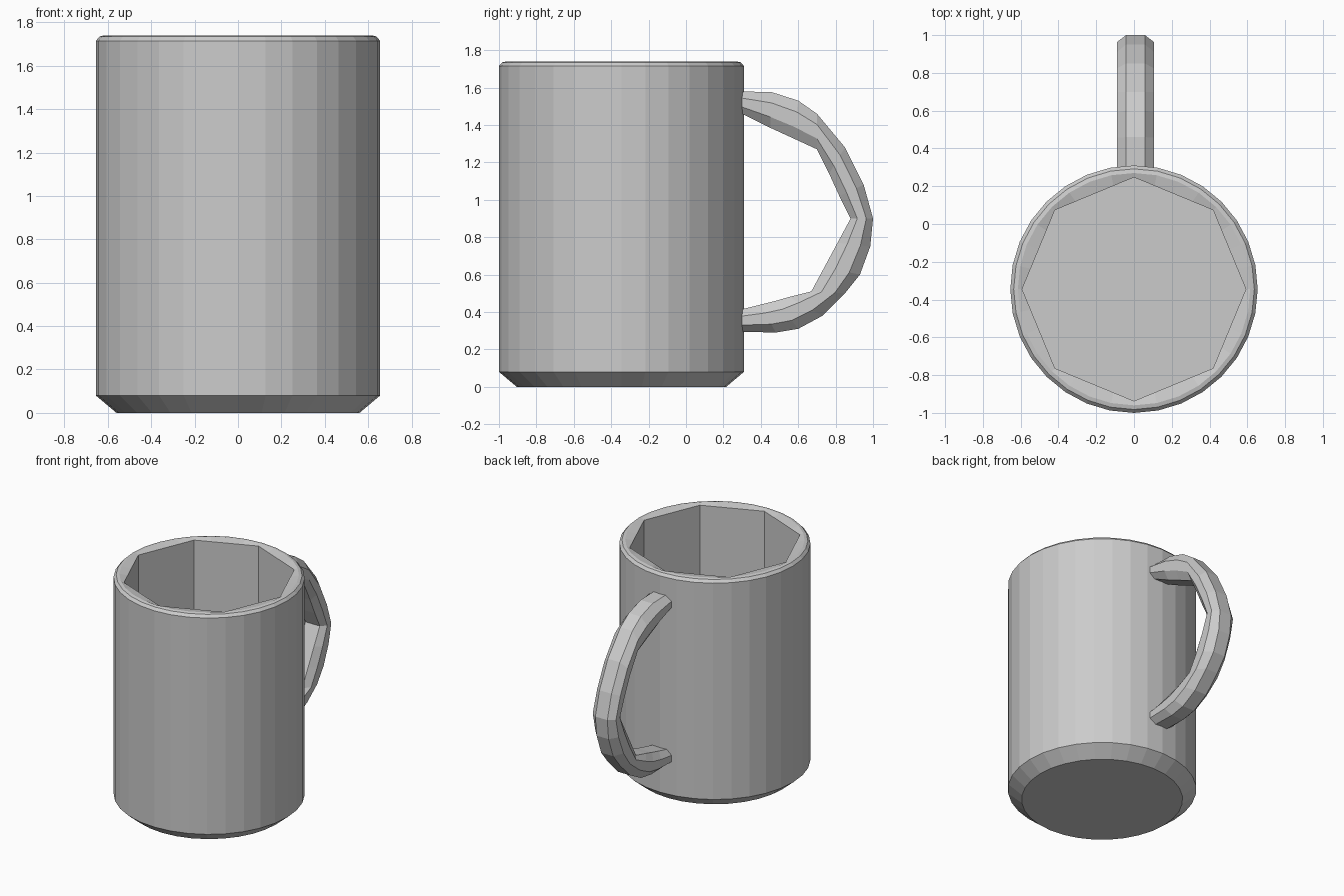
import bpy, bmesh
from math import pi, sin, cos

cube = bpy.data.objects.get("Cube")
if cube:
    bpy.data.objects.remove(cube, do_unlink=True)

# One plain grey for the whole mug
grey = bpy.data.materials.new("plain grey")
grey.use_nodes = True
colour = (0.6, 0.6, 0.6, 1)
grey.diffuse_color = colour
grey.node_tree.nodes["Principled BSDF"].inputs["Base Color"].default_value = colour


def loft(name, rings):
    """Skin a list of equal-length closed rings and cap both ends."""
    bm = bmesh.new()
    loops = [[bm.verts.new(p) for p in ring] for ring in rings]
    count = len(loops[0])
    for a, b in zip(loops, loops[1:]):
        for i in range(count):
            j = (i + 1) % count
            bm.faces.new((a[i], a[j], b[j], b[i]))
    bm.faces.new(loops[0])
    bm.faces.new(loops[-1])
    bmesh.ops.recalc_face_normals(bm, faces=bm.faces)
    mesh = bpy.data.meshes.new(name)
    bm.to_mesh(mesh)
    bm.free()
    mesh.materials.append(grey)
    obj = bpy.data.objects.new(name, mesh)
    bpy.context.collection.objects.link(obj)
    return obj


SIDES = 32
CENTRE_Y = -0.345


def ring(radius, z, octagon=False):
    """Round ring, or the same number of points spread along an octagon."""
    points = []
    for i in range(SIDES):
        a = 2 * pi * i / SIDES
        r = radius
        if octagon:
            r *= cos(pi / 8) / cos(a % (pi / 4) - pi / 8)
        points.append((r * cos(a), CENTRE_Y + r * sin(a), z))
    return points


# Cup: chamfered base, straight round wall, soft rim, eight-sided inside
loft("cup", [
    ring(0.56, 0), ring(0.655, 0.08), ring(0.655, 1.715),
    ring(0.637, 1.735), ring(0.615, 1.74),
    ring(0.592, 1.728, True), ring(0.592, 0.175, True),
])

# Handle: stations of outer and inner (y, z), curved outside, chorded inside
stations = [
    ((0.28, 1.58), (0.28, 1.47)),
    ((0.46, 1.575), (0.45, 1.385)),
    ((0.60, 1.53), (0.57, 1.33)),
    ((0.70, 1.46), (0.70, 1.27)),
    ((0.85, 1.28), (0.765, 1.14)),
    ((0.95, 1.08), (0.82, 1.02)),
    ((1.00, 0.90), (0.88, 0.90)),
    ((0.985, 0.75), (0.81, 0.77)),
    ((0.93, 0.60), (0.74, 0.64)),
    ((0.85, 0.50), (0.67, 0.51)),
    ((0.73, 0.38), (0.55, 0.48)),
    ((0.60, 0.31), (0.48, 0.46)),
    ((0.48, 0.29), (0.40, 0.44)),
    ((0.28, 0.295), (0.28, 0.41)),
]
half = [(0.05, 0), (0.097, 0.3), (0.097, 0.7), (0.06, 1)]
section = half + [(-x, t) for x, t in reversed(half)]
loft("handle", [
    [(0.008 + x, o[0] + (n[0] - o[0]) * t, o[1] + (n[1] - o[1]) * t)
     for x, t in section]
    for o, n in stations
])
